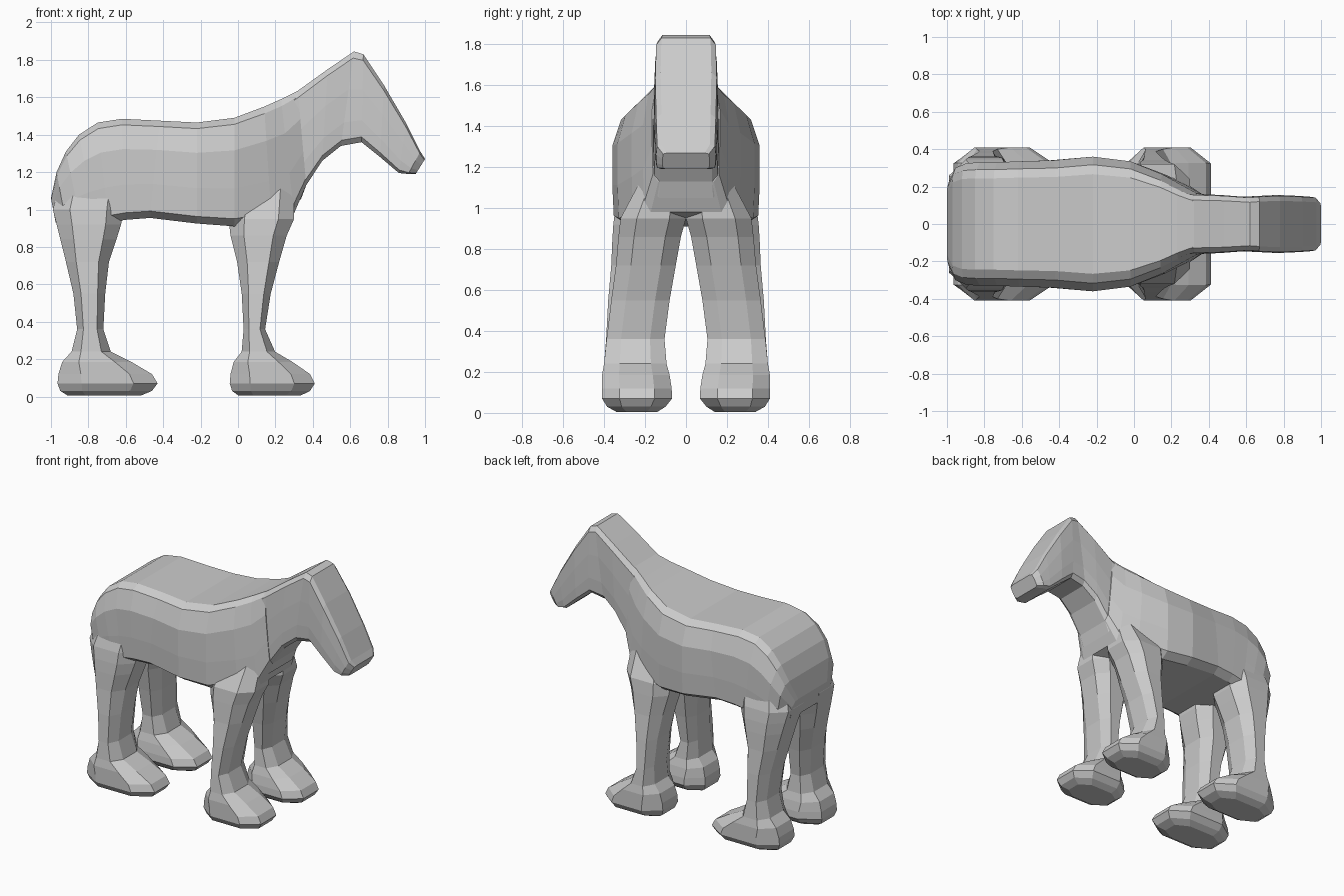
import bpy, bmesh


def loft(name, rings, mirror=False):
    """Skin a list of equal-length point rings and cap both ends."""
    bm = bmesh.new()
    loops = [[bm.verts.new(p) for p in ring] for ring in rings]
    for a, b in zip(loops, loops[1:]):
        for i in range(len(a)):
            j = (i + 1) % len(a)
            bm.faces.new((a[i], a[j], b[j], b[i]))
    bm.faces.new(loops[0][::-1])
    bm.faces.new(loops[-1])
    bmesh.ops.recalc_face_normals(bm, faces=bm.faces)
    mesh = bpy.data.meshes.new(name)
    bm.to_mesh(mesh)
    bm.free()
    obj = bpy.data.objects.new(name, mesh)
    bpy.context.collection.objects.link(obj)
    if mirror:
        mod = obj.modifiers.new("Mirror", 'MIRROR')
        mod.use_axis = (False, True, False)
        mod.use_mirror_merge = False
    return obj


def slab(tx, tz, bx, bz, w, shape):
    """Upright cross-section from a top point to a bottom point."""
    half = [(tx + (bx - tx) * t, w * k, tz + (bz - tz) * t) for t, k in shape]
    return half + [(x, -y, z) for x, y, z in reversed(half)]


def oct_ring(z, x0, x1, y0, y1):
    """Level octagon with cut corners."""
    cx, cy = (x1 - x0) * 0.24, (y1 - y0) * 0.25
    return [(x0 + cx, y0, z), (x1 - cx, y0, z), (x1, y0 + cy, z), (x1, y1 - cy, z),
            (x1 - cx, y1, z), (x0 + cx, y1, z), (x0, y1 - cy, z), (x0, y0 + cy, z)]


# Torso, rump to shoulders: top x, top z, bottom x, bottom z, half width
trunk = [
    (-1.00, 1.06, -0.975, 0.93, 0.22), (-0.97, 1.20, -0.92, 0.93, 0.30),
    (-0.92, 1.31, -0.84, 0.93, 0.325), (-0.85, 1.40, -0.76, 0.93, 0.33),
    (-0.75, 1.465, -0.69, 0.93, 0.33), (-0.62, 1.485, -0.60, 0.945, 0.335),
    (-0.42, 1.475, -0.47, 0.955, 0.34), (-0.22, 1.465, -0.22, 0.925, 0.36),
    (-0.02, 1.49, -0.02, 0.91, 0.335), (0.14, 1.55, 0.18, 0.94, 0.265),
    (0.23, 1.59, 0.30, 0.98, 0.21), (0.32, 1.635, 0.365, 1.13, 0.165),
]
trunk_shape = [(0, 0.74), (0.06, 0.88), (0.30, 1), (0.65, 1), (0.93, 0.98), (1, 0.82)]
loft("torso", [slab(*s, trunk_shape) for s in trunk])

# Neck and head, fanning round from the shoulders to the muzzle
neck = [
    (0.28, 1.613, 0.335, 1.05, 0.165), (0.32, 1.635, 0.365, 1.13, 0.16),
    (0.48, 1.75, 0.45, 1.26, 0.155), (0.62, 1.845, 0.55, 1.34, 0.145),
    (0.67, 1.83, 0.66, 1.36, 0.15), (0.78, 1.665, 0.76, 1.28, 0.155),
    (0.90, 1.46, 0.86, 1.195, 0.15), (0.975, 1.31, 0.91, 1.19, 0.145),
    (1.00, 1.27, 0.95, 1.19, 0.115),
]
neck_shape = [(0, 0.80), (0.07, 0.97), (0.40, 1), (0.75, 1), (0.94, 0.97), (1, 0.80)]
loft("neck_and_head", [slab(*s, neck_shape) for s in neck])

# Foot shared by all legs: z, x range from the heel, y range
foot = [
    (0.24, 0.07, 0.28, 0.095, 0.40), (0.185, 0.02, 0.39, 0.08, 0.41),
    (0.12, 0.00, 0.50, 0.07, 0.41), (0.07, -0.005, 0.53, 0.068, 0.41),
    (0.03, 0.01, 0.50, 0.10, 0.385), (0.005, 0.05, 0.44, 0.14, 0.34),
]


def leg(name, upper, heel, reach):
    lower = [(z, heel + a * reach, heel + b * reach, y0, y1) for z, a, b, y0, y1 in foot]
    return loft(name, [oct_ring(*r) for r in upper + lower], mirror=True)


# Front legs
leg("front_legs", [
    (1.12, 0.00, 0.30, 0.02, 0.23), (0.95, -0.05, 0.30, 0.00, 0.32),
    (0.86, -0.04, 0.26, 0.025, 0.33), (0.72, -0.005, 0.22, 0.05, 0.342),
    (0.55, 0.02, 0.175, 0.08, 0.365), (0.36, 0.03, 0.145, 0.105, 0.388)], -0.04, 0.85)

# Hind legs
leg("hind_legs", [
    (1.15, -0.95, -0.60, 0.02, 0.30), (1.00, -0.99, -0.61, 0.00, 0.345),
    (0.92, -0.97, -0.625, 0.01, 0.355), (0.84, -0.95, -0.65, 0.03, 0.36),
    (0.72, -0.92, -0.69, 0.05, 0.365), (0.55, -0.88, -0.71, 0.08, 0.38),
    (0.36, -0.86, -0.72, 0.105, 0.39)], -0.96, 1.0)
